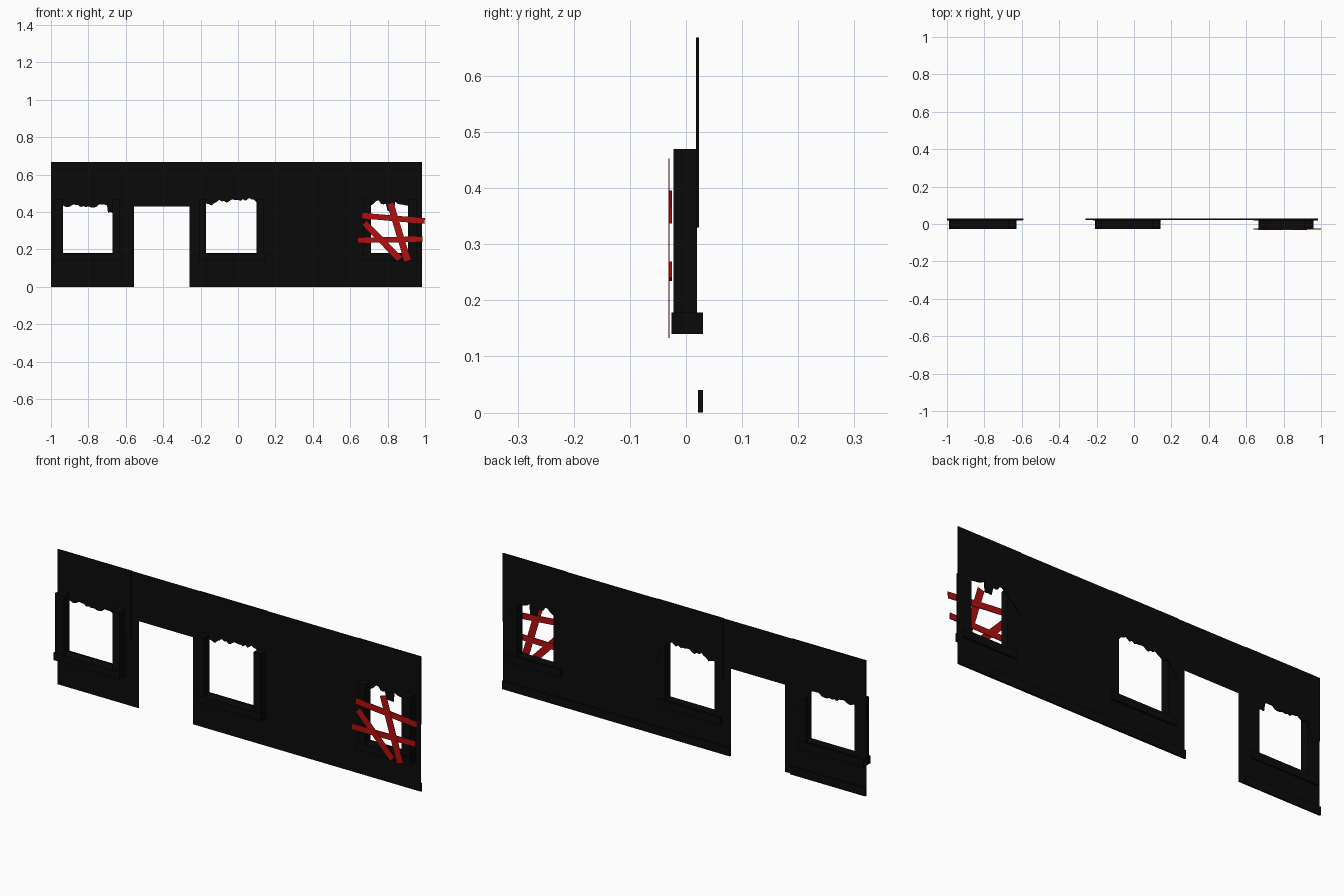
import bpy, bmesh, math, random
from mathutils import Vector

if "Cube" in bpy.data.objects:
    bpy.data.objects.remove(bpy.data.objects["Cube"])

random.seed(4)


def material(name, rgb):
    m = bpy.data.materials.new(name)
    m.diffuse_color = (*rgb, 1)
    m.use_nodes = True
    m.node_tree.nodes["Principled BSDF"].inputs["Base Color"].default_value = m.diffuse_color
    return m


BLACK = material("black", (0.003, 0.003, 0.003))
RED = material("red", (0.45, 0.005, 0.005))


def finish(name, bm, mat):
    me = bpy.data.meshes.new(name)
    bm.to_mesh(me)
    bm.free()
    me.materials.append(mat)
    ob = bpy.data.objects.new(name, me)
    bpy.context.collection.objects.link(ob)
    return ob


def slab(name, outline, y0, y1, mat):
    """Front outline of (x, z) points extruded from y0 to y1."""
    bm = bmesh.new()
    face = bm.faces.new([bm.verts.new((x, y0, z)) for x, z in outline])
    ext = bmesh.ops.extrude_face_region(bm, geom=[face])
    moved = [v for v in ext["geom"] if isinstance(v, bmesh.types.BMVert)]
    bmesh.ops.translate(bm, verts=moved, vec=(0, y1 - y0, 0))
    bmesh.ops.recalc_face_normals(bm, faces=bm.faces)
    return finish(name, bm, mat)


def box(name, x0, x1, y0, y1, z0, z1, mat=BLACK):
    return slab(name, [(x0, z0), (x1, z0), (x1, z1), (x0, z1)], y0, y1, mat)


# Paper-thin wall sheet with a doorway and three window openings
WALL_Y, TOP = 0.021, 0.668
windows = [(-0.935, -0.67), (-0.17, 0.10), (0.71, 0.91)]
holes = [(a, b, 0.18, 0.475) for a, b in windows] + [(-0.555, -0.26, 0.0, 0.43)]
xs = sorted({-1.0, 0.985} | {v for h in holes for v in h[:2]})
zs = sorted({0.0, TOP} | {v for h in holes for v in h[2:]})
bm = bmesh.new()
grid = {(x, z): bm.verts.new((x, WALL_Y, z)) for x in xs for z in zs}
for x0, x1 in zip(xs, xs[1:]):
    for z0, z1 in zip(zs, zs[1:]):
        cx, cz = (x0 + x1) / 2, (z0 + z1) / 2
        if not any(a < cx < b and c < cz < d for a, b, c, d in holes):
            bm.faces.new([grid[x0, z0], grid[x1, z0], grid[x1, z1], grid[x0, z1]])
finish("wall", bm, BLACK)

# Skirting boards along the back
box("skirting_left", -1.0, -0.59, WALL_Y, 0.03, 0, 0.04)
box("skirting_right", -0.26, 0.985, WALL_Y, 0.03, 0, 0.04)

# Window jambs and sills
outer = [(-0.985, -0.632), (-0.205, 0.137), (0.67, 0.955)]
for i, ((a, b), (o0, o1)) in enumerate(zip(windows, outer), 1):
    box(f"window_{i}_jamb_left", o0, a, -0.022, 0.02, 0.178, 0.47)
    box(f"window_{i}_jamb_right", b, o1, -0.022, 0.02, 0.178, 0.47)
    box(f"window_{i}_sill", o0 - 0.004, o1 + 0.004, -0.026, 0.03, 0.14, 0.178)

# Tattered cloth sheets: key points along the torn lower edge
torn_edges = [
    [(-1.0, 0.36), (-0.96, 0.36), (-0.935, 0.435), (-0.8, 0.43), (-0.70, 0.435),
     (-0.695, 0.395), (-0.67, 0.395), (-0.596, 0.33)],
    [(-0.22, 0.36), (-0.17, 0.445), (-0.14, 0.435), (-0.10, 0.465), (-0.05, 0.455),
     (0.0, 0.465), (0.04, 0.46), (0.06, 0.475), (0.10, 0.45), (0.145, 0.36)],
    [(0.64, 0.36), (0.71, 0.435), (0.74, 0.46), (0.79, 0.445), (0.80, 0.405),
     (0.835, 0.405), (0.84, 0.455), (0.87, 0.44), (0.91, 0.435), (0.985, 0.33)],
]
for i, keys in enumerate(torn_edges, 1):
    edge = []
    for (x0, z0), (x1, z1) in zip(keys, keys[1:]):
        n = max(1, round((x1 - x0) / 0.014))
        for k in range(n):
            t = k / n
            edge.append((x0 + (x1 - x0) * t,
                         z0 + (z1 - z0) * t + (random.uniform(-0.009, 0.009) if k else 0)))
    edge.append(keys[-1])
    slab(f"torn_cloth_{i}", edge + [(keys[-1][0], TOP), (keys[0][0], TOP)],
         0.018, 0.0235, BLACK)


# Red planks nailed over the right window
def plank(name, p, q, width, y0, y1):
    p, q = Vector(p), Vector(q)
    d = (q - p).normalized()
    n = Vector((-d.y, d.x)) * width / 2
    slab(name, [p - n, q - n, q + n, p + n], y0, y1, RED)


plank("plank_upper", (0.662, 0.381), (0.998, 0.352), 0.03, -0.029, -0.025)
plank("plank_lower", (0.64, 0.249), (0.987, 0.255), 0.029, -0.029, -0.025)
plank("plank_steep", (0.814, 0.448), (0.907, 0.138), 0.036, -0.031, -0.029)
plank("plank_slanted", (0.676, 0.342), (0.865, 0.148), 0.034, -0.031, -0.029)
